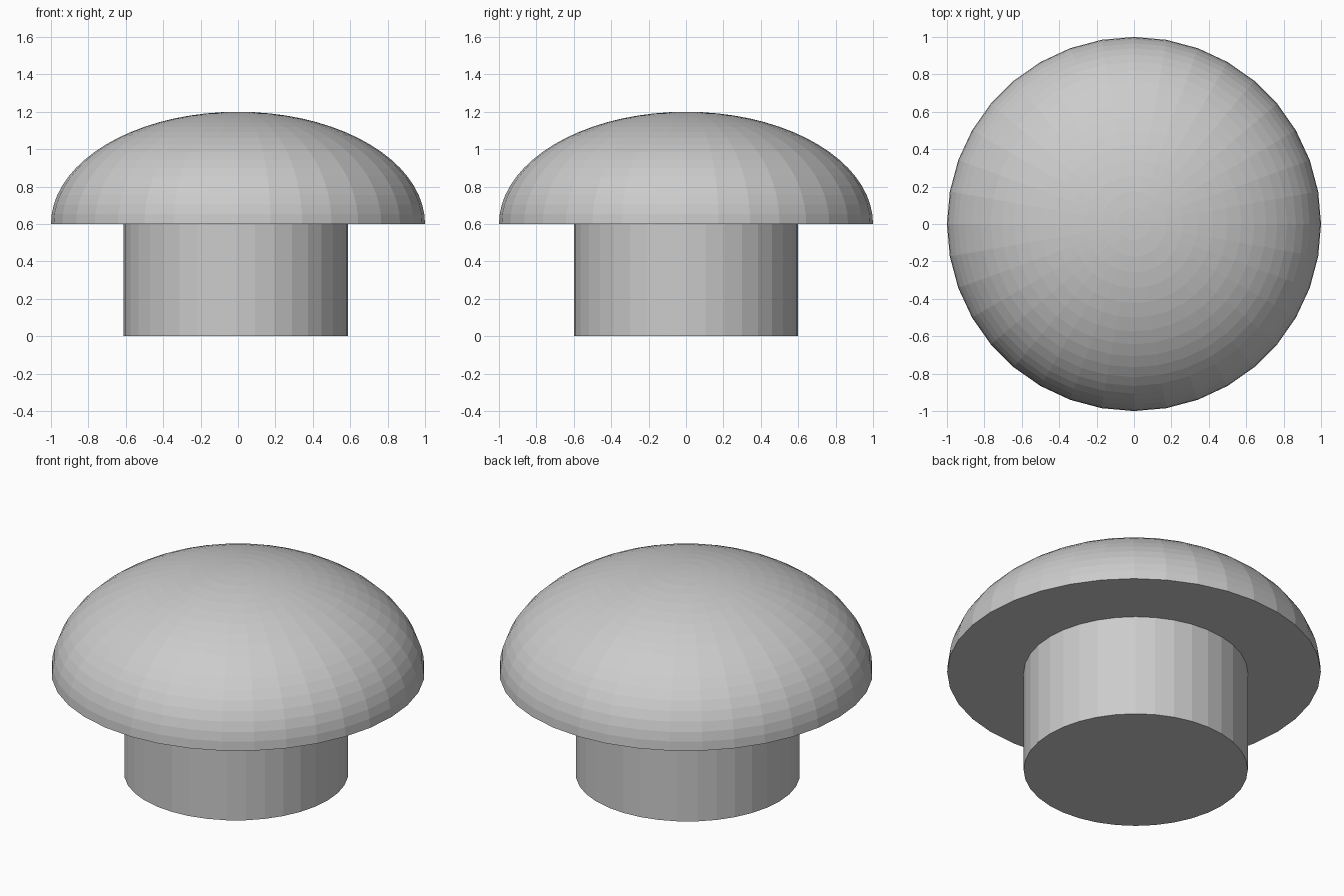
import bpy, bmesh
from math import sin, cos, radians
from mathutils import Matrix, Vector

if "Cube" in bpy.data.objects:
    bpy.data.objects.remove(bpy.data.objects["Cube"])

SIDES = 36


def add_object(name, bm):
    bmesh.ops.recalc_face_normals(bm, faces=bm.faces[:])
    mesh = bpy.data.meshes.new(name)
    bm.to_mesh(mesh)
    bm.free()
    obj = bpy.data.objects.new(name, mesh)
    bpy.context.collection.objects.link(obj)
    return obj


# Stem: plain capped cylinder, slightly off-centre in x
bm = bmesh.new()
bmesh.ops.create_cone(bm, cap_ends=True, segments=SIDES, radius1=0.6, radius2=0.6,
                      depth=0.6, matrix=Matrix.Translation((-0.012, 0, 0.3)))
add_object("stem", bm)

# Cap: flattened half dome spun from a quarter-ellipse profile, closed underneath
bm = bmesh.new()
profile = [bm.verts.new((cos(radians(a)) if a < 90 else 0.0, 0, 0.6 + 0.6 * sin(radians(a))))
           for a in range(0, 91, 5)]
edges = [bm.edges.new(pair) for pair in zip(profile, profile[1:])]
bmesh.ops.spin(bm, geom=profile + edges, cent=Vector((0, 0, 0)), axis=Vector((0, 0, 1)),
               angle=radians(360), steps=SIDES, use_merge=False)
bmesh.ops.remove_doubles(bm, verts=bm.verts[:], dist=0.0005)
bmesh.ops.holes_fill(bm, edges=[e for e in bm.edges if e.is_boundary], sides=0)
add_object("cap", bm)
